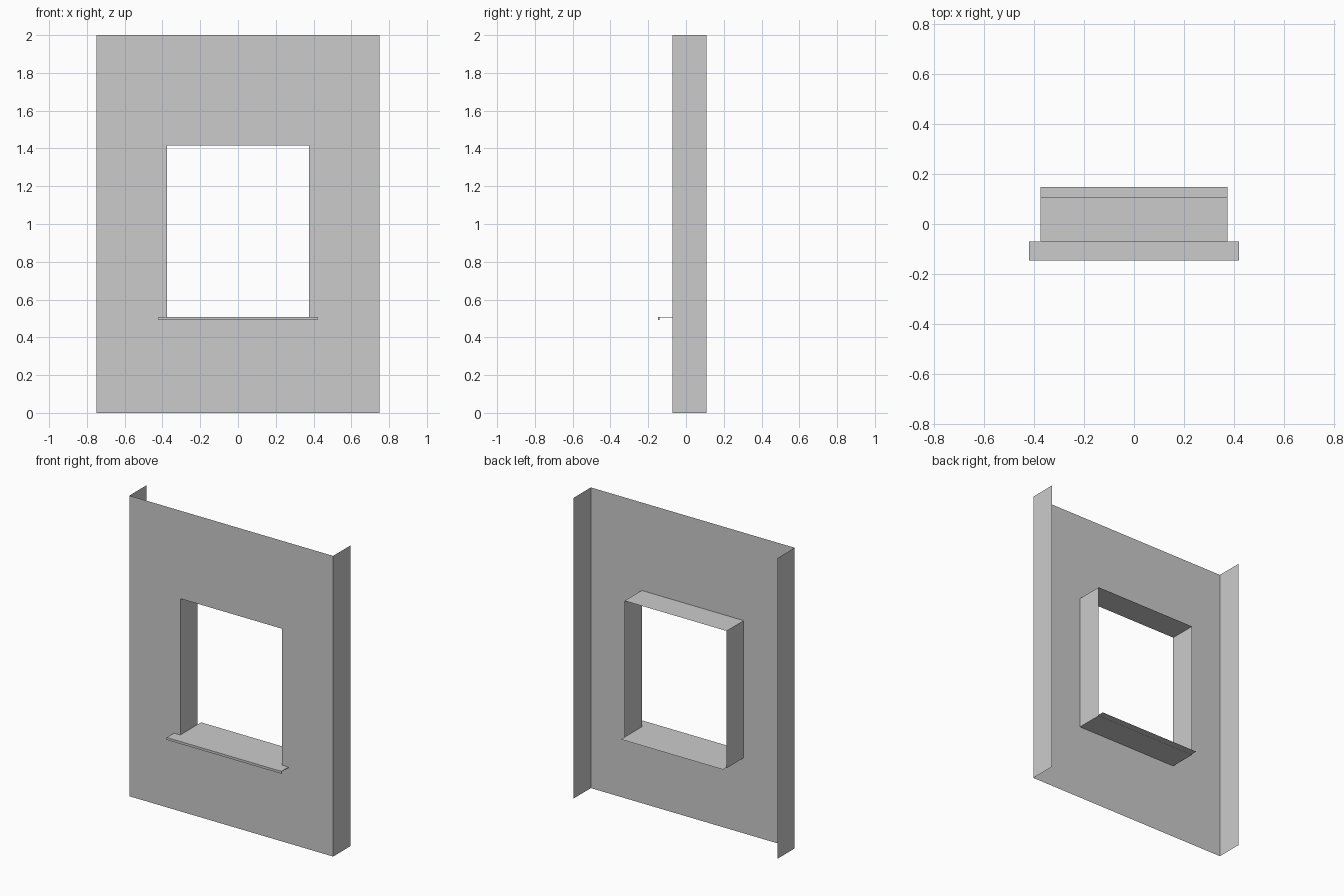
import bpy, bmesh

if "Cube" in bpy.data.objects:
    bpy.data.objects.remove(bpy.data.objects["Cube"])

FRONT, BACK = -0.071, 0.109      # wall face and rear edge of the returns
W, H = 0.75, 2.0                 # wall half width, height
OW, OB, OT = 0.375, 0.502, 1.415  # opening half width, bottom, top


def make(name, verts, faces):
    bm = bmesh.new()
    vs = [bm.verts.new(v) for v in verts]
    for f in faces:
        bm.faces.new([vs[i] for i in f])
    bmesh.ops.recalc_face_normals(bm, faces=bm.faces)
    mesh = bpy.data.meshes.new(name)
    bm.to_mesh(mesh)
    bm.free()
    obj = bpy.data.objects.new(name, mesh)
    bpy.context.collection.objects.link(obj)
    return obj


def rect(w, z0, z1, y):
    return [(-w, y, z0), (w, y, z0), (w, y, z1), (-w, y, z1)]


# Wall sheet: face with a window hole, side returns and opening reveals
verts = (rect(W, 0, H, FRONT) + rect(OW, OB, OT, FRONT)
         + rect(W, 0, H, BACK) + rect(OW, OB, OT, BACK))
faces = []
for i in range(4):
    j = (i + 1) % 4
    faces.append((i, j, 4 + j, 4 + i))             # ring around the hole
    faces.append((4 + i, 4 + j, 12 + j, 12 + i))   # reveal
for i, j in ((1, 2), (3, 0)):
    faces.append((i, 8 + i, 8 + j, j))             # side return
make("wall_panel", verts, faces)

# Window sill: projecting nose with a down-turned lip
SW, TOP, NOSE = 0.422, 0.508, -0.147
profile = [(FRONT, TOP), (NOSE, TOP), (NOSE, 0.492), (NOSE + 0.006, 0.492),
           (NOSE + 0.006, TOP - 0.004), (FRONT, TOP - 0.004)]
n = len(profile)
verts = [(x, y, z) for x in (-SW, SW) for y, z in profile]
faces = [(i, (i + 1) % n, n + (i + 1) % n, n + i) for i in range(n)]
faces += [tuple(range(n)), tuple(range(n, 2 * n))]
make("sill_nose", verts, faces)

# Sill plate running through the opening, past the rear of the wall
make("sill_plate", [(-OW, FRONT, TOP), (OW, FRONT, TOP),
                    (OW, 0.148, TOP), (-OW, 0.148, TOP)], [(0, 1, 2, 3)])
